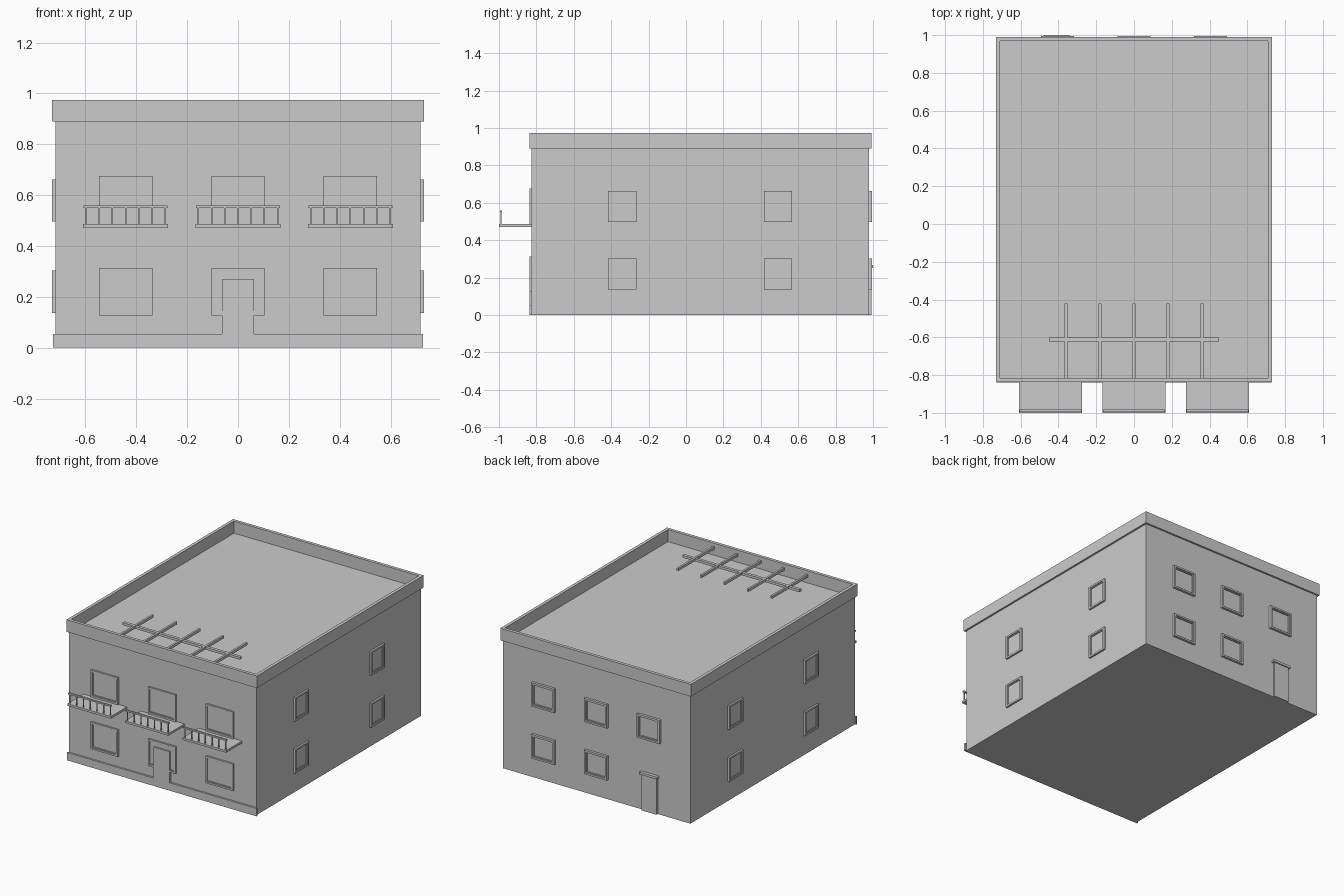
import bpy
import bmesh
from mathutils import Matrix, Vector

if "Cube" in bpy.data.objects:
    bpy.data.objects.remove(bpy.data.objects["Cube"])

X, Y0, Y1 = 0.718, -0.825, 0.978   # wall planes


def make(name, boxes, matrix=Matrix.Identity(4)):
    """One object from a list of (x0, x1, y0, y1, z0, z1) boxes."""
    bm = bmesh.new()
    for x0, x1, y0, y1, z0, z1 in boxes:
        m = Matrix.Translation(((x0 + x1) / 2, (y0 + y1) / 2, (z0 + z1) / 2))
        s = Matrix.Diagonal((x1 - x0, y1 - y0, z1 - z0, 1))
        bmesh.ops.create_cube(bm, size=1, matrix=matrix @ m @ s)
    me = bpy.data.meshes.new(name)
    bm.to_mesh(me)
    bm.free()
    ob = bpy.data.objects.new(name, me)
    bpy.context.collection.objects.link(ob)
    return ob


def ring(w, z0, z1, t, d):
    """Rectangular border of width t standing d out of the wall (local -y)."""
    h = w / 2
    return [(-h, h, -d, 0, z1 - t, z1), (-h, h, -d, 0, z0, z0 + t),
            (-h, -h + t, -d, 0, z0 + t, z1 - t), (h - t, h, -d, 0, z0 + t, z1 - t)]


def wall(px, py, turn):
    return Matrix.Translation(Vector((px, py, 0))) @ Matrix.Rotation(turn * 1.5707963, 4, 'Z')


def window(name, matrix, w, z0, z1, d):
    t = 0.012
    make(name + "_frame", ring(w, z0, z1, t, d), matrix)
    make(name + "_sash", ring(w - 2 * t, z0 + t, z1 - t, 0.006, d * 0.6), matrix)
    h = w / 2 - t
    make(name + "_pane", [(-h, h, -0.003, 0, z0 + t, z1 - t)], matrix)


# walls and plinth
make("walls", [(-X, X, Y0, Y1, 0, 0.89)])
make("front_plinth", [(-0.727, 0.727, -0.838, Y0, 0, 0.054)])

# parapet around the flat roof
px, p0, p1, t, za, zb = 0.731, -0.837, 0.991, 0.022, 0.89, 0.974
make("parapet", [(-px, px, p0, p0 + t, za, zb), (-px, px, p1 - t, p1, za, zb),
                 (-px, -px + t, p0 + t, p1 - t, za, zb),
                 (px - t, px, p0 + t, p1 - t, za, zb)])

# roof pergola
make("pergola_beams", [(x - 0.007, x + 0.007, -0.815, -0.42, 0.932, 0.95)
                       for x in (-0.36, -0.18, 0, 0.18, 0.36)])
make("pergola_crossbeam", [(-0.45, 0.45, -0.623, -0.602, 0.93, 0.947)])

# front windows and balconies
for x in (-0.442, 0, 0.442):
    for z0, z1 in ((0.126, 0.314), (0.487, 0.675)):
        window("front_window", wall(x, Y0, 0), 0.21, z0, z1, 0.012)
    make("balcony_slab", [(x - 0.167, x + 0.167, -1.0, Y0, 0.471, 0.486)])
    make("balcony_rail", [(x - 0.165, x + 0.165, -0.995, -0.983, 0.549, 0.559)])
    make("balcony_balusters",
         [(x + i * 0.052 - 0.003, x + i * 0.052 + 0.003, -0.992, -0.986, 0.486, 0.549)
          for i in range(-3, 4)])

# side windows
for side in (-1, 1):
    for y in (-0.34, 0.492):
        for z0, z1 in ((0.136, 0.303), (0.497, 0.662)):
            window("side_window", wall(side * X, y, side), 0.152, z0, z1, 0.013)

# back windows
for x in (-0.405, 0, 0.405):
    for z0, z1 in ((0.136, 0.303), (0.497, 0.662)):
        if x < 0 and z0 < 0.2:
            continue
        window("back_window", wall(x, Y1, 2), 0.176, z0, z1, 0.017)

# doors
make("front_door", [(-0.062, 0.062, -0.838, Y0, 0, 0.27)])
back = wall(-0.41, Y1, 2)
make("back_door", [(-0.058, 0.058, -0.014, 0, 0, 0.25)], back)
make("back_door_lintel", [(-0.069, 0.069, -0.022, 0, 0.25, 0.266)], back)
